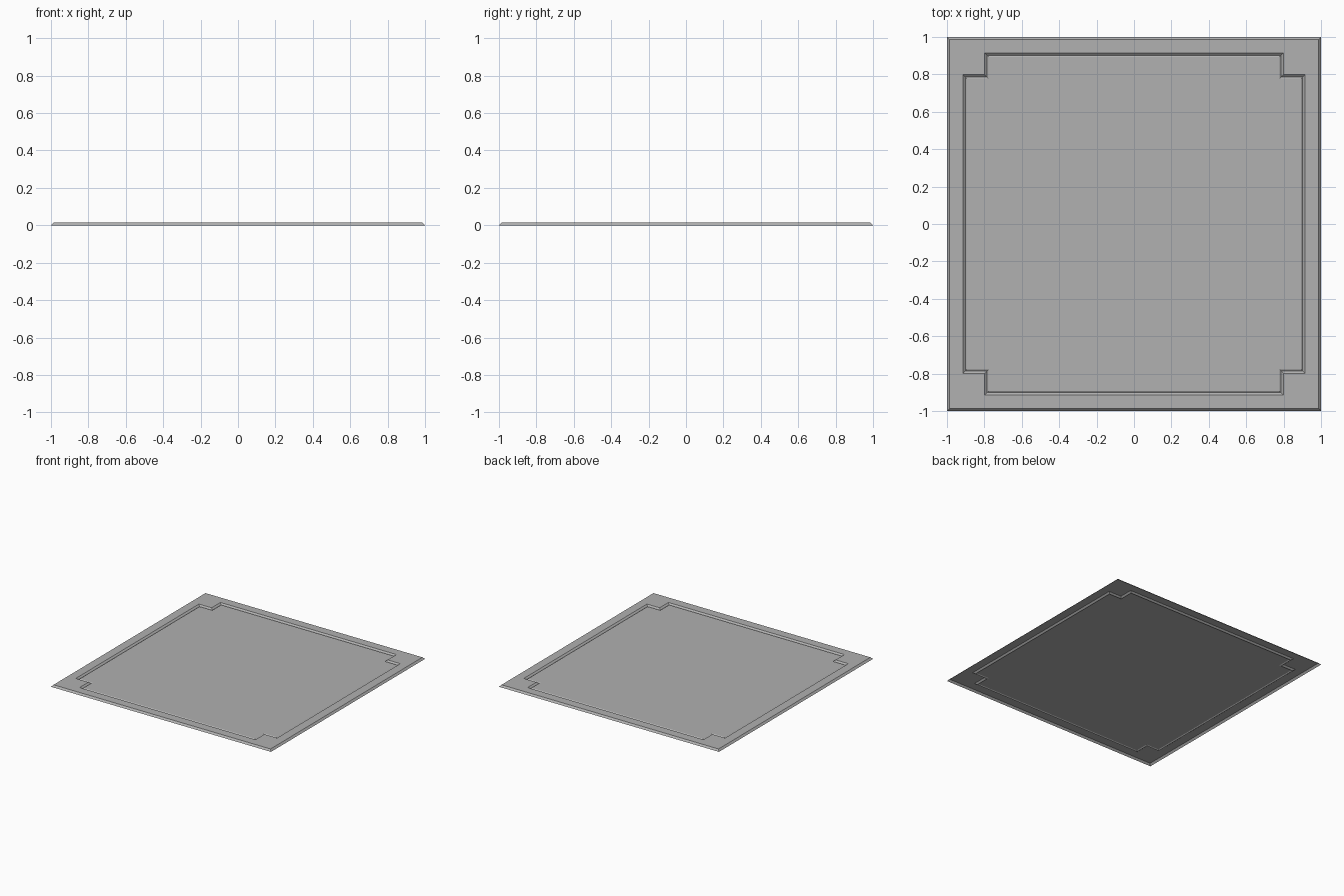
import bpy, bmesh

if "Cube" in bpy.data.objects:
    bpy.data.objects.remove(bpy.data.objects["Cube"])

TOP = 0.015
bm = bmesh.new()
QUADS = [(1, 1), (-1, 1), (-1, -1), (1, -1)]


def square(r, z):
    return [bm.verts.new((r * x, r * y, z)) for x, y in QUADS]


def notched(d, z, a=0.915, b=0.80):
    """Square with stepped-in corners, inset by d (counter-clockwise)."""
    a, b = a - d, b - d
    pts = []
    for x, y in QUADS:
        p = [(a, b), (b, b), (b, a)]
        if x * y < 0:
            p.reverse()
        pts += [bm.verts.new((x * u, y * v, z)) for u, v in p]
    return pts


def bridge(outer, inner):
    n = len(outer)
    for i in range(n):
        j = (i + 1) % n
        bm.faces.new((outer[i], outer[j], inner[j], inner[i]))


# chamfered outer rim
rim = [square(1.0, 0), square(0.986, TOP)]
bridge(*rim)

# step down with a small lip around the recessed field
FIELD = 0.009
groove = [notched(d, z) for d, z in ((0, TOP), (0.014, 0.003), (0.023, FIELD))]
for o, i in zip(groove, groove[1:]):
    bridge(o, i)

# flat border between rim and groove
sq, g = rim[-1], groove[0]
for k in range(4):
    n = (k + 1) % 4
    bm.faces.new((sq[k], g[3 * k + 2], g[3 * k + 1], g[3 * k]))
    bm.faces.new((sq[k], sq[n], g[3 * n], g[3 * k + 2]))

# centre field (underside is left open, so the groove shows below)
bm.faces.new(groove[-1])

bm.normal_update()
bmesh.ops.recalc_face_normals(bm, faces=bm.faces[:])
if sum(f.normal.z * f.calc_area() for f in bm.faces) < 0:
    bmesh.ops.reverse_faces(bm, faces=bm.faces[:])
mesh = bpy.data.meshes.new("floor_panel")
bm.to_mesh(mesh)
bm.free()

# darker grey
grey = bpy.data.materials.new("dark_grey")
grey.diffuse_color = (0.44, 0.44, 0.44, 1)
grey.use_nodes = True
grey.node_tree.nodes["Principled BSDF"].inputs["Base Color"].default_value = grey.diffuse_color
mesh.materials.append(grey)
bpy.context.collection.objects.link(bpy.data.objects.new("floor_panel", mesh))
